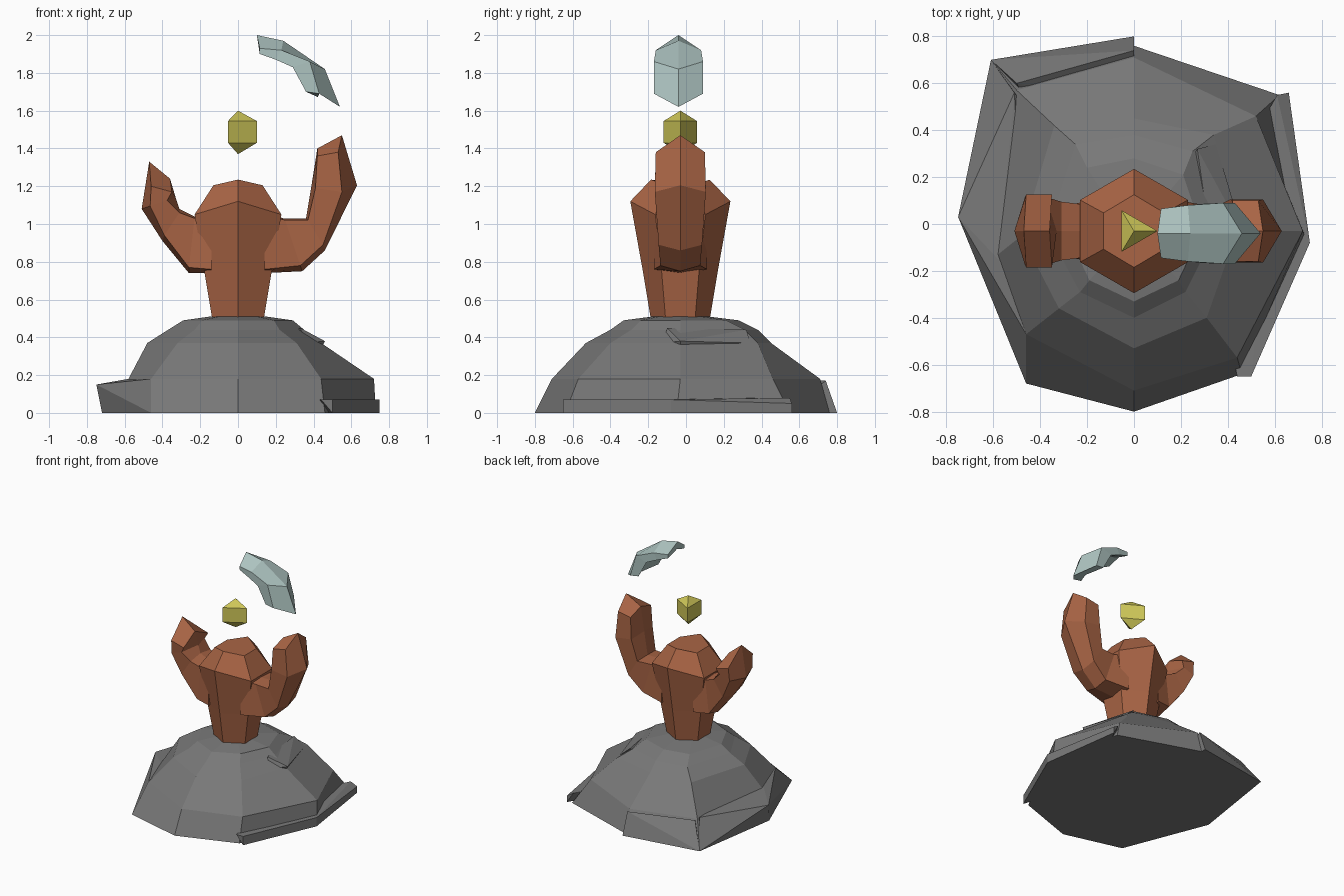
import bpy, bmesh, math

if "Cube" in bpy.data.objects:
    bpy.data.objects.remove(bpy.data.objects["Cube"])

CY = -0.03  # shared centre line of the plant


def material(name, rgb):
    m = bpy.data.materials.new(name)
    m.diffuse_color = (*rgb, 1)
    m.use_nodes = True
    m.node_tree.nodes["Principled BSDF"].inputs["Base Color"].default_value = m.diffuse_color
    return m


def finish(bm, name, mat):
    bmesh.ops.recalc_face_normals(bm, faces=bm.faces)
    me = bpy.data.meshes.new(name)
    bm.to_mesh(me)
    bm.free()
    ob = bpy.data.objects.new(name, me)
    bpy.context.collection.objects.link(ob)
    me.materials.append(mat)
    return ob


def loft(name, rings, mat, roof_end=False):
    """Skin matching rings and cap both ends; a roof end has a centre ridge."""
    bm = bmesh.new()
    vs = [[bm.verts.new(p) for p in r] for r in rings]
    n = len(rings[0])
    for a, b in zip(vs, vs[1:]):
        for i in range(n):
            j = (i + 1) % n
            bm.faces.new((a[i], a[j], b[j], b[i]))
    bm.faces.new(vs[0])
    e = vs[-1]
    if roof_end:
        bm.faces.new(e[:4])
        bm.faces.new((e[3], e[4], e[5], e[0]))
    else:
        bm.faces.new(e)
    return finish(bm, name, mat)


def hull(name, points, mat):
    bm = bmesh.new()
    for p in points:
        bm.verts.new(p)
    r = bmesh.ops.convex_hull(bm, input=bm.verts)
    junk = [v for v in r["geom_interior"] if isinstance(v, bmesh.types.BMVert)]
    bmesh.ops.delete(bm, geom=junk, context='VERTS')
    bmesh.ops.dissolve_limit(bm, angle_limit=0.03, verts=bm.verts, edges=bm.edges)
    return finish(bm, name, mat)


stone = material("stone", (0.19, 0.19, 0.19))
clay = material("clay", (0.40, 0.13, 0.06))
yellow = material("yellow", (0.63, 0.58, 0.10))
pale = material("pale_blue", (0.42, 0.55, 0.53))

# Rock mound: eight-sided layers, each ring starting at the back
layers = [
    (0.00, [(0, .76), (-.61, .70), (-.72, -.02), (-.46, -.68), (0, -.80), (.46, -.64), (.73, -.05), (.62, .55)]),
    (0.18, [(0, .71), (-.50, .57), (-.58, -.13), (-.46, -.47), (0, -.71), (.44, -.57), (.72, -.03), (.52, .46)]),
    (0.37, [(0, .45), (-.34, .42), (-.48, -.05), (-.32, -.36), (0, -.53), (.31, -.40), (.44, -.03), (.34, .38)]),
    (0.44, [(0, .38), (-.25, .34), (-.37, -.03), (-.23, -.29), (0, -.40), (.22, -.29), (.35, -.03), (.25, .31)]),
    (0.49, [(0, .28), (-.20, .24), (-.29, -.03), (-.19, -.24), (0, -.33), (.19, -.24), (.29, -.03), (.21, .21)]),
    (0.51, [(0, .12), (-.10, .08), (-.15, -.03), (-.10, -.14), (0, -.18), (.10, -.14), (.15, -.03), (.10, .08)]),
]
loft("rock_mound", [[(x, y, z) for x, y in pts] for z, pts in layers], stone)

# Broken ledges on the mound
hull("left_ledge", [(-.72, -.02, 0), (-.72, -.02, .13), (-.75, .03, .15), (-.61, .70, 0), (-.46, -.68, 0),
                    (-.58, -.15, .18), (-.46, -.47, .18), (-.51, .56, .19), (-.68, .20, .15), (-.3, .3, 0)], stone)
hull("back_ledge", [(0, .80, 0), (-.61, .70, 0), (0, .74, .17), (-.50, .60, .18),
                    (0, .5, 0), (-.4, .4, 0)], stone)
hull("right_ledge", [(.50, -.65, 0), (.50, -.65, .07), (.44, -.65, .07), (.75, -.08, 0), (.75, -.08, .07),
                     (.66, .56, 0), (.66, .56, .05), (.61, .55, .08), (.3, 0, 0), (.3, 0, .07)], stone)
hull("upper_ledge", [(.46, -.03, .38), (.45, -.03, .36), (.35, .34, .37), (.27, .32, .44),
                     (.33, -.10, .45), (.36, -.12, .37), (.2, .2, .36)], stone)


# Trunk: hexagonal, points towards front and back
def hexagon(side_x, half_y, z, side_z):
    return [(0, CY + half_y, z), (-side_x, CY + half_y / 2, side_z), (-side_x, CY - half_y / 2, side_z),
            (0, CY - half_y, z), (side_x, CY - half_y / 2, side_z), (side_x, CY + half_y / 2, side_z)]


loft("trunk", [hexagon(.13, .15, .46, .46), hexagon(.18, .20, .76, .76),
               hexagon(.23, .265, 1.12, 1.05), hexagon(.13, .155, 1.235, 1.205)], clay)


# Arms: six-sided sections given by outer and inner points in front view
def section(out, inn, half_y, out_side=None, in_side=None):
    def mix(t):
        return [a + (b - a) * t for a, b in zip(out, inn)]
    o, i = out_side or mix(.25), in_side or mix(.75)
    row = [(out, 0), (o, half_y), (i, half_y), (inn, 0), (i, -half_y), (o, -half_y)]
    return [(p[0], CY + s, p[1]) for p, s in row]


loft("tall_arm", [section((.14, .74), (.14, 1.06), .14, (.14, .76), (.14, 1.05)),
                  section((.34, .75), (.24, 1.03), .105, (.33, .78), (.25, 1.02)),
                  section((.46, .86), (.36, 1.03), .115, (.45, .89), (.37, 1.02)),
                  section((.63, 1.205), (.39, 1.21), .135, (.55, 1.17), (.41, 1.19)),
                  section((.55, 1.47), (.42, 1.40), .13, (.53, 1.38), (.42, 1.36))], clay, True)
loft("short_arm", [section((-.14, .74), (-.14, 1.06), .14, (-.14, .76), (-.14, 1.05)),
                   section((-.26, .74), (-.23, 1.04), .115, (-.26, .77), (-.23, 1.03)),
                   section((-.40, .91), (-.31, 1.08), .125, (-.39, .94), (-.31, 1.06)),
                   section((-.51, 1.08), (-.33, 1.14), .145),
                   section((-.47, 1.33), (-.36, 1.24), .155, (-.46, 1.20), (-.35, 1.17))], clay, True)

# Floating gem: three-sided prism with pointed ends
tri = [(-.002 + .102 * math.cos(a), CY + .102 * math.sin(a)) for a in (0, 2 * math.pi / 3, 4 * math.pi / 3)]
hull("floating_gem", [(x, y, z) for x, y in tri for z in (1.43, 1.545)]
     + [(0, CY, 1.60), (0, CY, 1.37)], yellow)


# Floating curved shard: bent roof shape with upright rims and a hollow underside
def blade(top, high, low, half_y):
    under = [.65 * b + .35 * a for a, b in zip(top, low)]
    row = [(top, 0), (high, half_y), (low, half_y * .97), (under, 0), (low, -half_y * .97), (high, -half_y)]
    return [(p[0], CY - .01 + s, p[1]) for p, s in row]


loft("curved_shard", [blade((.10, 2.0), (.115, 1.93), (.115, 1.90), .105),
                      blade((.24, 1.97), (.23, 1.92), (.20, 1.87), .12),
                      blade((.46, 1.82), (.38, 1.86), (.29, 1.83), .13),
                      blade((.54, 1.62), (.43, 1.69), (.36, 1.70), .13)], pale)
